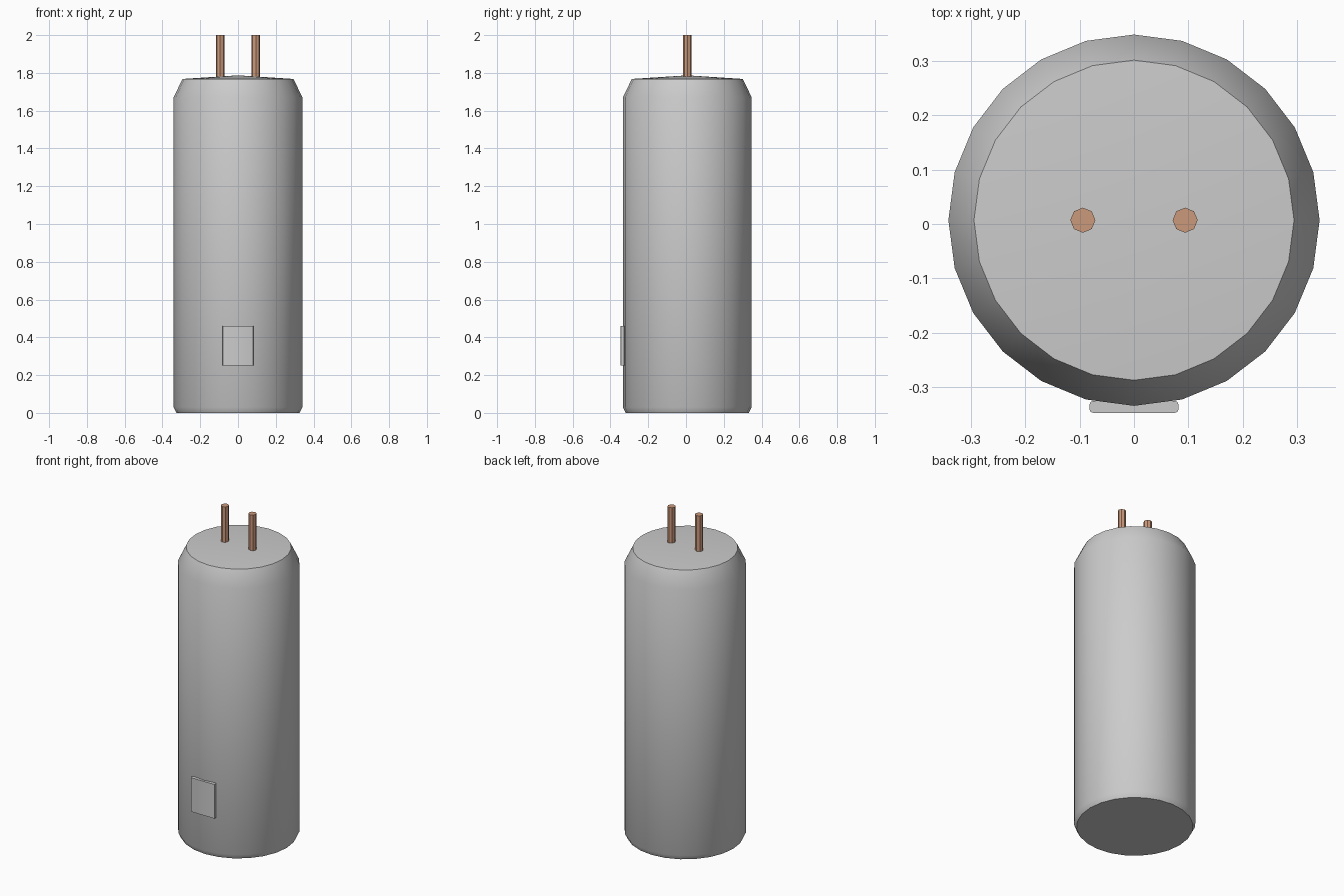
import bpy, bmesh, math

cube = bpy.data.objects.get("Cube")
if cube:
    bpy.data.objects.remove(cube, do_unlink=True)

AXIS_Y = 0.007  # tank axis sits slightly back because the panel protrudes


def material(name, colour):
    mat = bpy.data.materials.new(name)
    mat.use_nodes = True
    mat.diffuse_color = colour
    mat.node_tree.nodes["Principled BSDF"].inputs["Base Color"].default_value = colour
    return mat


def lathe(name, profile, sides, location, mat):
    """Revolve (radius, height) points around z; radius 0 becomes a pole."""
    bm = bmesh.new()
    rings = []
    for r, z in profile:
        count = sides if r else 1
        rings.append([bm.verts.new((r * math.cos(a), r * math.sin(a), z))
                      for a in (math.tau * i / sides for i in range(count))])
    for low, high in zip(rings, rings[1:]):
        for i in range(sides):
            j = (i + 1) % sides
            if len(high) == 1:
                bm.faces.new((low[i], low[j], high[0]))
            else:
                bm.faces.new((low[i], low[j], high[j], high[i]))
    # Close open ends with flat caps
    bm.faces.new(rings[0][::-1])
    if len(rings[-1]) > 1:
        bm.faces.new(rings[-1])
    return finish(name, bm, location, mat)


def finish(name, bm, location, mat):
    mesh = bpy.data.meshes.new(name)
    bm.to_mesh(mesh)
    bm.free()
    mesh.materials.append(mat)
    obj = bpy.data.objects.new(name, mesh)
    obj.location = location
    bpy.context.collection.objects.link(obj)
    bpy.ops.object.select_all(action="DESELECT")
    obj.select_set(True)
    bpy.context.view_layer.objects.active = obj
    bpy.ops.object.shade_smooth_by_angle(angle=math.radians(35))
    return obj


enamel = material("light grey enamel", (0.6, 0.6, 0.6, 1))
copper = material("copper", (0.6, 0.32, 0.2, 1))

# Tank: bevelled foot, straight wall, sloped shoulder, shallow conical lid
lathe("tank_body",
      [(0.326, 0), (0.341, 0.03), (0.341, 1.67), (0.294, 1.768), (0, 1.787)],
      24, (0, AXIS_Y, 0), enamel)

# Water pipes
for side, x in (("left", 0.094), ("right", -0.094)):
    lathe(side + "_pipe", [(0.023, 1.74), (0.023, 2.0)], 8, (x, AXIS_Y, 0), copper)

# Access panel with rounded upright edges
bm = bmesh.new()
bmesh.ops.create_cube(bm, size=1)
bmesh.ops.scale(bm, vec=(0.164, 0.022, 0.21), verts=bm.verts)
uprights = [e for e in bm.edges if abs(e.verts[0].co.z - e.verts[1].co.z) > 0.1]
bmesh.ops.bevel(bm, geom=uprights, offset=0.007, segments=2, profile=0.5,
                affect="EDGES")
finish("access_panel", bm, (0, -0.336, 0.356), enamel)
